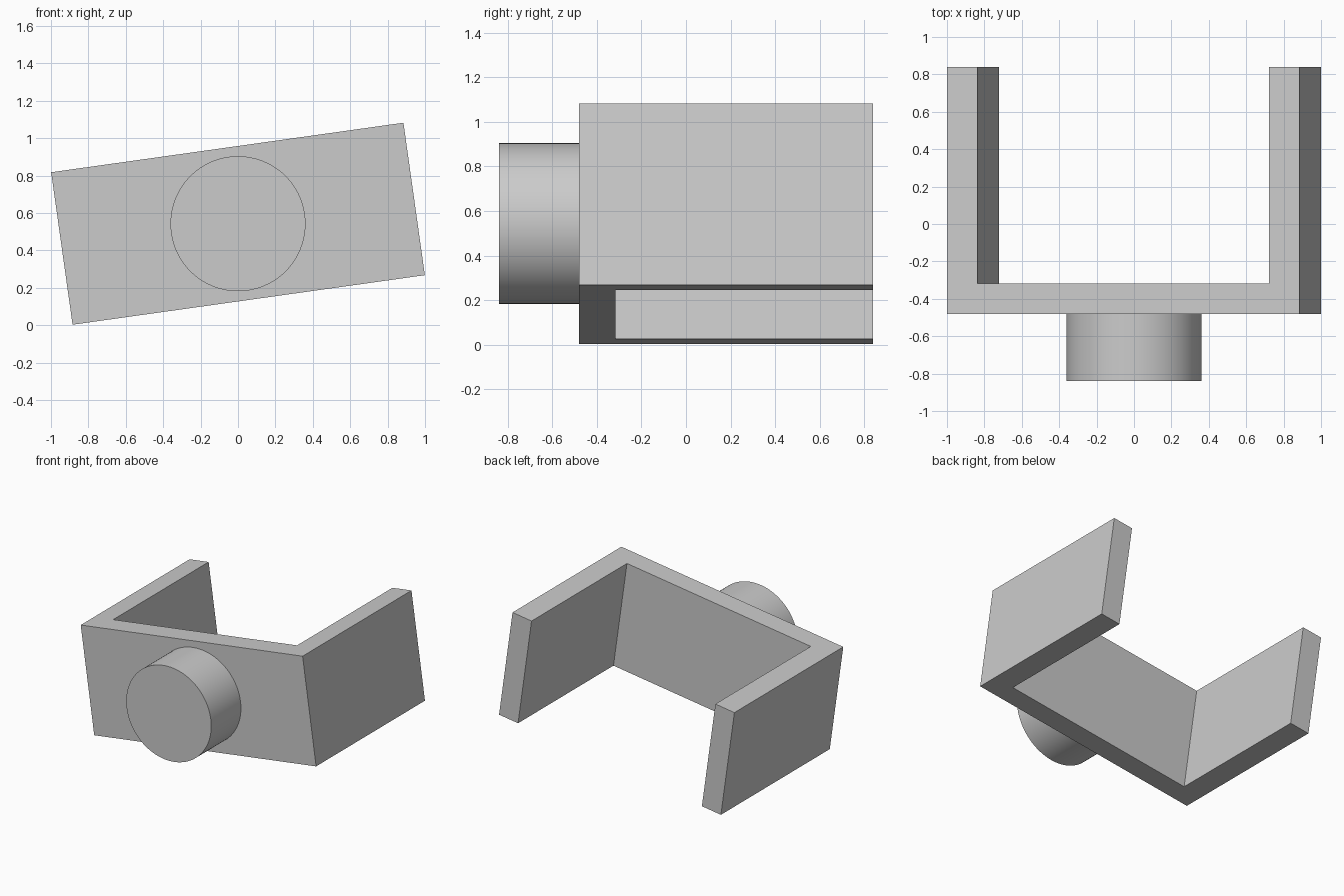
import bpy
import bmesh
from math import radians
from mathutils import Matrix, Vector

if "Cube" in bpy.data.objects:
    bpy.data.objects.remove(bpy.data.objects["Cube"], do_unlink=True)

WIDTH, HEIGHT, WALL = 1.902, 0.823, 0.163
FRONT, BACK = -0.48, 0.84
CENTRE = Vector((0, 0, 0.543))
TILT = radians(-8.0)

grey = bpy.data.materials.new("plain grey")
grey.use_nodes = True
colour = (0.6, 0.6, 0.6, 1)
grey.diffuse_color = colour
grey.node_tree.nodes["Principled BSDF"].inputs["Base Color"].default_value = colour


def add_part(name, bm):
    bmesh.ops.recalc_face_normals(bm, faces=bm.faces)
    mesh = bpy.data.meshes.new(name)
    bm.to_mesh(mesh)
    bm.free()
    mesh.materials.append(grey)
    part = bpy.data.objects.new(name, mesh)
    part.location = CENTRE
    part.rotation_euler.y = TILT
    bpy.context.collection.objects.link(part)
    return part


# U-shaped bracket: half outline mirrored, then extruded upwards
half = [(WIDTH / 2, FRONT), (WIDTH / 2, BACK),
        (WIDTH / 2 - WALL, BACK), (WIDTH / 2 - WALL, FRONT + WALL)]
outline = half + [(-x, y) for x, y in reversed(half)]
bm = bmesh.new()
base = bm.faces.new([bm.verts.new((x, y, -HEIGHT / 2)) for x, y in outline])
top = bmesh.ops.extrude_face_region(bm, geom=[base])["geom"]
bmesh.ops.translate(bm, vec=(0, 0, HEIGHT),
                    verts=[v for v in top if isinstance(v, bmesh.types.BMVert)])
add_part("u_bracket", bm)

# Round boss on the front plate
LENGTH = 0.36
bm = bmesh.new()
bmesh.ops.create_cone(
    bm, cap_ends=True, segments=96, radius1=0.361, radius2=0.361, depth=LENGTH,
    matrix=Matrix.Translation((0, FRONT - LENGTH / 2, 0)) @ Matrix.Rotation(radians(90), 4, "X"))
boss = add_part("front_boss", bm)
bpy.ops.object.select_all(action="DESELECT")
boss.select_set(True)
bpy.context.view_layer.objects.active = boss
bpy.ops.object.shade_smooth_by_angle(angle=radians(30))
